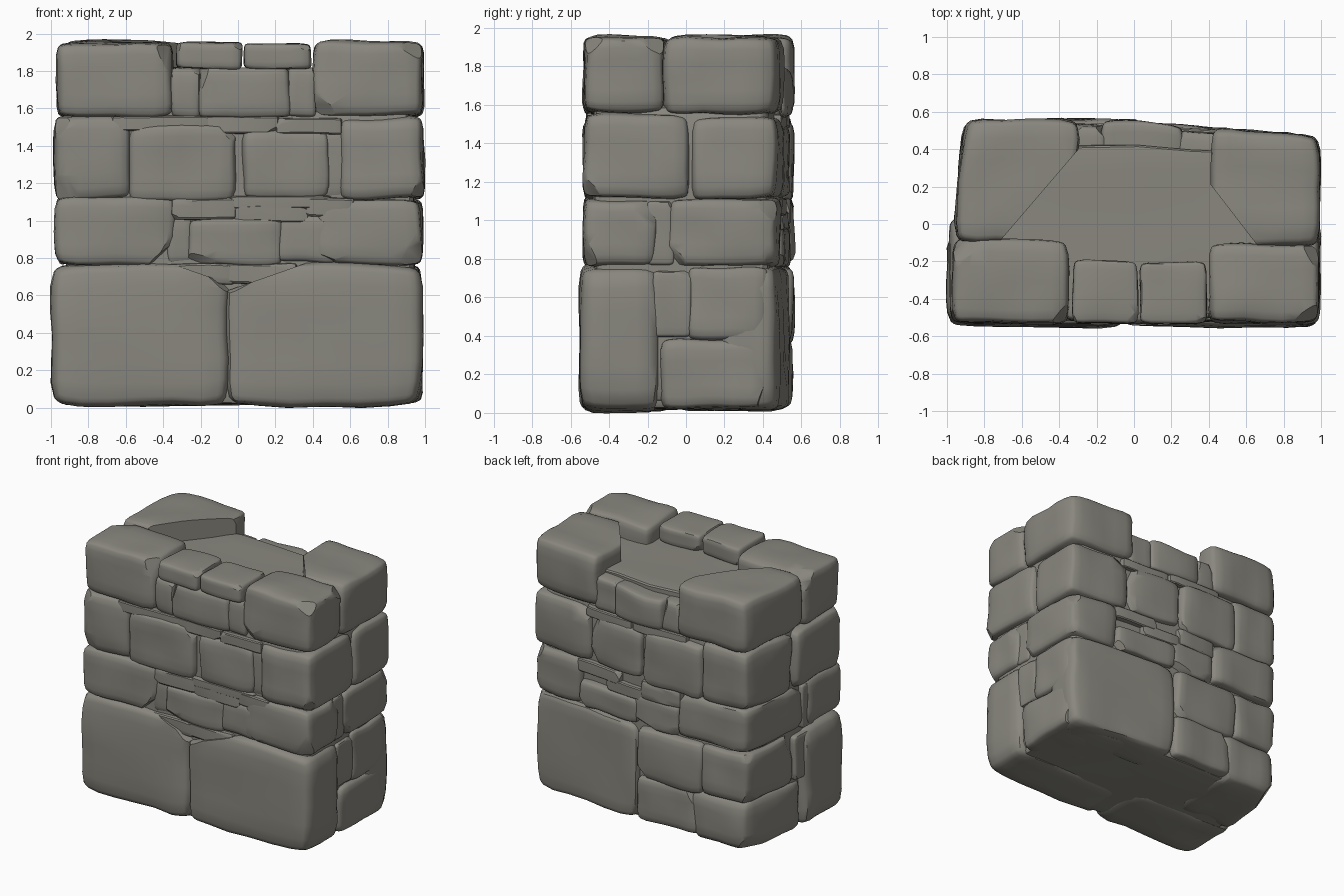
import bpy
import bmesh
import random
from mathutils import Vector, noise

random.seed(4)
if "Cube" in bpy.data.objects:
    bpy.data.objects.remove(bpy.data.objects["Cube"], do_unlink=True)

mat = bpy.data.materials.new("warm grey stone")
mat.use_nodes = True
grey = (0.25, 0.242, 0.21, 1)
mat.diffuse_color = grey
mat.node_tree.nodes["Principled BSDF"].inputs["Base Color"].default_value = grey
mat.node_tree.nodes["Principled BSDF"].inputs["Roughness"].default_value = 0.9


def slice_off(bm, point, normal):
    """Cut away everything beyond a plane and close the cut."""
    cut = bmesh.ops.bisect_plane(
        bm, geom=bm.verts[:] + bm.edges[:] + bm.faces[:],
        plane_co=point, plane_no=normal, clear_outer=True)
    rim = [e for e in cut["geom_cut"] if isinstance(e, bmesh.types.BMEdge)]
    bmesh.ops.holes_fill(bm, edges=rim, sides=0)


def stone(name, xs, ys, zs, chips=3, power=9, cuts=7, split=None):
    """Rounded block filling a box, gently uneven, with a few chipped corners."""
    low, high = (Vector(p) for p in zip(xs, ys, zs))
    centre, half = (low + high) / 2, (high - low) / 2
    seed = Vector([random.uniform(-50, 50) for _ in range(3)])
    rough = min(0.018, min(half) * 0.2)
    bm = bmesh.new()
    bmesh.ops.create_cube(bm, size=2)
    bmesh.ops.subdivide_edges(bm, edges=bm.edges[:], cuts=cuts, use_grid_fill=True)
    for v in bm.verts:
        # pack the grid toward the edges, then round it off
        p = Vector([c * (1.5 - 0.5 * c * c) for c in v.co])
        p /= sum(abs(c) ** power for c in p) ** (1 / power)
        spot = centre + Vector([a * b for a, b in zip(p, half)])
        v.co = spot + noise.noise_vector(spot * 4 + seed) * rough
        # the back of the wall narrows toward both ends
        if v.co.y > 0 and v.co.x > 0:
            v.co.y *= 1 - 0.15 * v.co.x
        elif v.co.y > 0:
            v.co.x *= 1 - 0.1 * v.co.y
    if split:
        slice_off(bm, *(Vector(s) for s in split))
    for _ in range(chips):
        # slice off one corner with a flat plane
        sign = Vector([random.choice((-1, 1)) for _ in range(3)])
        normal = Vector([s * random.uniform(0.2, 1) for s in sign]).normalized()
        reach = max(v.co.dot(normal) for v in bm.verts)
        depth = min(0.03, random.uniform(0.05, 0.25) * min(half))
        slice_off(bm, normal * (reach - depth), normal)
    bmesh.ops.recalc_face_normals(bm, faces=bm.faces[:])
    mesh = bpy.data.meshes.new(name)
    bm.to_mesh(mesh)
    bm.free()
    mesh.materials.append(mat)
    obj = bpy.data.objects.new(name, mesh)
    bpy.context.collection.objects.link(obj)
    bpy.ops.object.select_all(action="DESELECT")
    obj.select_set(True)
    bpy.context.view_layer.objects.active = obj
    bpy.ops.object.shade_smooth_by_angle(angle=0.6)


def front(name, x0, x1, z0, z1, inner=-0.2, outer=-0.53, **style):
    stone("front_" + name, (x0, x1), (outer, inner), (z0, z1), **style)


def back(name, x0, x1, z0, z1, inner=0.2, outer=0.55, **style):
    stone("back_" + name, (x0, x1), (inner, outer), (z0, z1), **style)


def shim(side, name, x0, x1, z0, z1):
    """Thin filler stone wedged in a joint."""
    place = front if side == "front" else back
    place("shim_" + name, x0, x1, z0, z1, outer=-0.52 if side == "front" else 0.54,
          power=14, chips=4, cuts=4)


# Hidden core that closes the joints, and the sunken floor on top
stone("core", (-0.92, 0.94), (-0.485, 0.5), (0.05, 1.6), chips=0, power=24)
stone("floor_slab", (-0.75, 0.8), (-0.46, 0.42), (1.5, 1.815), chips=0, power=30)

# Top course, with the rear corner blocks split on a slant
front("top_left_corner", -0.97, -0.35, 1.55, 1.95, inner=-0.08)
front("top_right_corner", 0.4, 0.985, 1.56, 1.955, inner=-0.11)
front("top_cap_left", -0.33, 0.02, 1.81, 1.95)
front("top_cap_right", 0.03, 0.39, 1.81, 1.945)
front("top_middle", -0.22, 0.28, 1.55, 1.82)
front("top_filler_left", -0.36, -0.2, 1.55, 1.82, outer=-0.51)
front("top_filler_right", 0.26, 0.42, 1.55, 1.82, outer=-0.51)
back("top_left_corner", -0.96, -0.31, 1.55, 1.96, inner=-0.1, outer=0.56, chips=1,
     split=((-0.51, 0.15, 0), (0.7, -0.6, 0)))
back("top_right_corner", 0.41, 0.99, 1.55, 1.95, inner=-0.12, chips=1,
     split=((0.51, 0.08, 0), (-0.78, -0.6, 0)))
back("top_middle", -0.18, 0.27, 1.54, 1.79)
back("top_filler_left", -0.36, -0.15, 1.54, 1.785, outer=0.53)
back("top_filler_right", 0.24, 0.46, 1.54, 1.785, outer=0.53)

# Second course
front("upper_left_corner", -0.98, -0.57, 1.11, 1.56, inner=0.03)
front("upper_middle_left", -0.59, -0.01, 1.1, 1.51)
front("upper_middle_right", 0.02, 0.49, 1.12, 1.48)
front("upper_right_corner", 0.54, 0.99, 1.11, 1.55, inner=0.03)
front("upper_filler", 0.45, 0.58, 1.11, 1.5, outer=-0.5)
shim("front", "upper_left", -0.68, -0.15, 1.48, 1.56)
shim("front", "upper_middle", -0.17, 0.22, 1.46, 1.56)
shim("front", "upper_right", 0.2, 0.56, 1.46, 1.55)
back("upper_left_corner", -0.96, -0.53, 1.1, 1.56, inner=0.03)
back("upper_middle_left", -0.55, -0.01, 1.1, 1.52, outer=0.56)
back("upper_middle_right", 0.01, 0.48, 1.12, 1.5)
back("upper_right_corner", 0.47, 0.99, 1.11, 1.54, inner=0.03)
shim("back", "upper_left", -0.4, 0.1, 1.48, 1.56)
shim("back", "upper_right", 0.1, 0.52, 1.47, 1.55)

# Third course
front("lower_left_corner", -0.98, -0.33, 0.76, 1.13, inner=-0.1)
front("lower_middle", -0.27, 0.24, 0.76, 1.01)
front("lower_right_middle", 0.22, 0.52, 0.77, 1.03, outer=-0.52)
front("lower_right_corner", 0.42, 0.985, 0.76, 1.11, inner=-0.15)
front("lower_filler", -0.38, -0.24, 0.77, 1.04, outer=-0.5)
shim("front", "lower_left", -0.36, -0.01, 1.0, 1.12)
shim("front", "lower_middle", -0.03, 0.38, 0.99, 1.08)
shim("front", "lower_right", 0.36, 0.62, 1.02, 1.12)
shim("front", "lower_long", -0.05, 0.5, 1.06, 1.13)
back("lower_left_corner", -0.96, -0.31, 0.77, 1.12, inner=-0.09, outer=0.56)
back("lower_middle_left", -0.33, 0.08, 0.76, 1.0)
back("lower_middle_right", 0.05, 0.58, 0.76, 0.96)
back("lower_right_corner", 0.56, 0.985, 0.76, 1.12, inner=-0.1)
shim("back", "lower_left", -0.34, 0.02, 0.98, 1.11)
shim("back", "lower_middle", 0, 0.34, 0.95, 1.05)
shim("back", "lower_right", 0.2, 0.6, 1.02, 1.12)
for side, x in (("left", -0.9), ("right", 0.9)):
    stone("side_lower_filler_" + side, (x - 0.06, x + 0.06), (-0.21, -0.06), (0.77, 1.1))

# Base course of large blocks, the front pair sloping down to their joint
front("base_left", -1, -0.04, 0.01, 0.77, inner=-0.05, outer=-0.55, chips=1,
      split=((-0.3, 0, 0.75), (0.35, 0, 1)))
front("base_right", -0.06, 0.985, 0.005, 0.77, inner=-0.13, outer=-0.55, chips=1,
      split=((0.3, 0, 0.75), (-0.35, 0, 1)))
shim("front", "base_left", -0.4, -0.02, 0.66, 0.77)
shim("front", "base_right", -0.1, 0.32, 0.66, 0.77)
back("base_right", 0.04, 0.975, 0.02, 0.76, chips=1)
back("base_upper_middle", -0.55, 0.05, 0.36, 0.76, outer=0.56)
back("base_upper_left", -0.96, -0.53, 0.38, 0.77, inner=0.03)
back("base_lower_middle", -0.5, 0.06, 0.03, 0.38)
back("base_lower_left", -0.96, -0.42, 0.01, 0.4, inner=-0.08, power=7)
stone("side_base_upper_right", (0.6, 0.98), (0.01, 0.5), (0.37, 0.76), chips=1)
stone("side_base_lower_right", (0.5, 0.985), (-0.14, 0.5), (0.02, 0.39), chips=1)
for side, x in (("left", -0.9), ("right", 0.9)):
    stone("side_base_filler_" + side, (x - 0.07, x + 0.07), (-0.18, 0.03), (0.39, 0.74))
stone("underside", (-0.9, 0.9), (-0.48, 0.48), (0.02, 0.2), chips=0, power=16)
